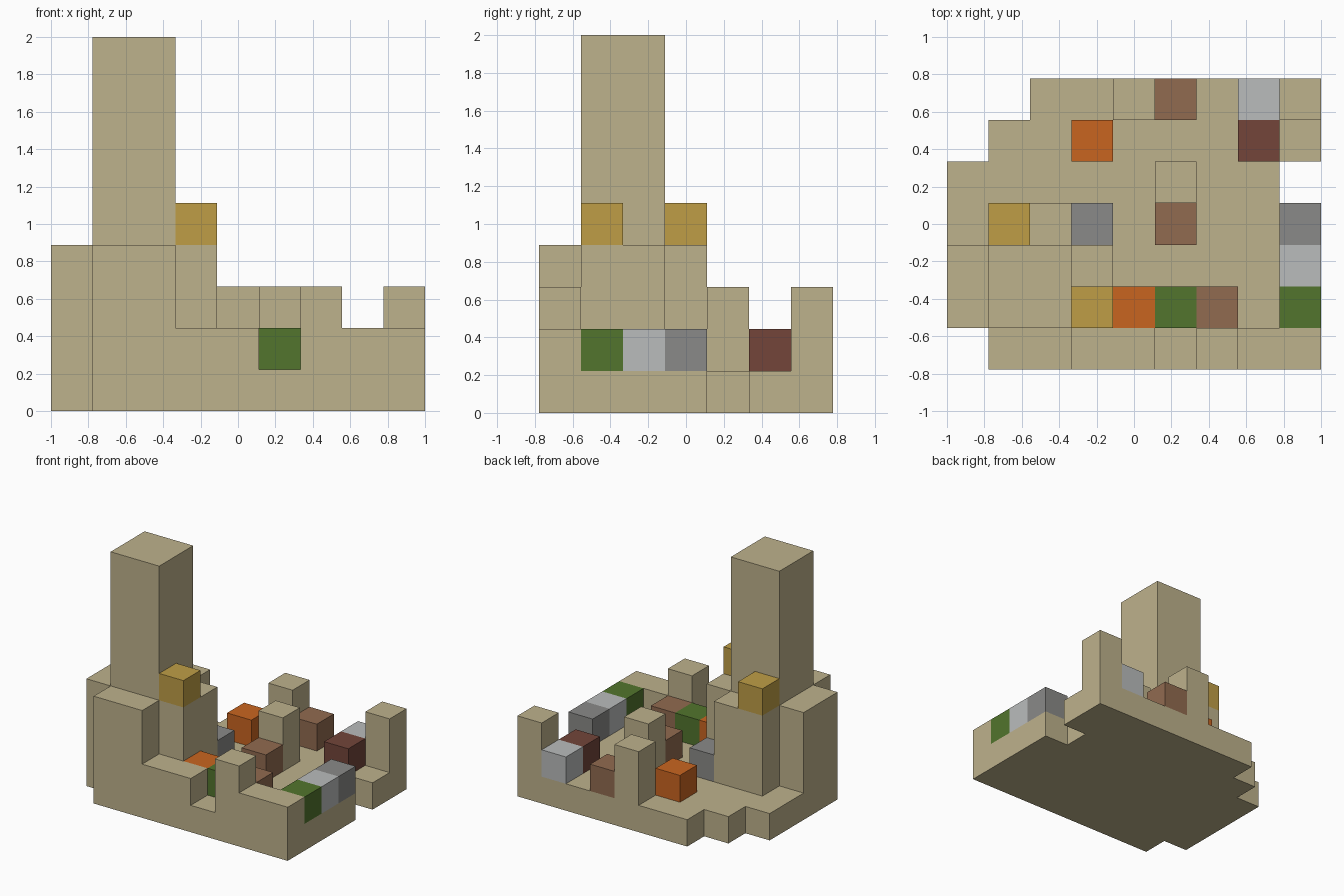
import bpy
import bmesh

U = 2 / 9  # edge of one block; all parts sit on a 9 x 7 x 9 block grid

cube = bpy.data.objects.get("Cube")
if cube:
    bpy.data.objects.remove(cube, do_unlink=True)


def linear(c):
    c /= 255
    return c / 12.92 if c <= 0.04045 else ((c + 0.055) / 1.055) ** 2.4


def material(name, r, g, b):
    colour = (linear(r), linear(g), linear(b), 1)
    mat = bpy.data.materials.new(name)
    mat.use_nodes = True
    mat.diffuse_color = colour
    bsdf = mat.node_tree.nodes["Principled BSDF"]
    bsdf.inputs["Base Color"].default_value = colour
    bsdf.inputs["Roughness"].default_value = 0.9
    return mat


sand = material("sand", 190, 178, 140)
yellow = material("yellow", 191, 158, 70)
orange = material("orange", 201, 101, 32)
green = material("green", 82, 117, 45)
brown = material("brown", 145, 107, 80)
dark_red = material("dark red", 115, 69, 58)
grey = material("grey", 138, 138, 136)
light_grey = material("light grey", 186, 188, 188)


def prism(name, outline, bottom, top, mat):
    """Extrude a counter-clockwise grid outline between two levels."""
    bm = bmesh.new()
    verts = [bm.verts.new(((i - 4.5) * U, (j - 3.5) * U, bottom * U)) for i, j in outline]
    base = bm.faces.new(verts)
    ext = bmesh.ops.extrude_face_region(bm, geom=[base], use_keep_orig=True)
    raised = [g for g in ext["geom"] if isinstance(g, bmesh.types.BMVert)]
    bmesh.ops.translate(bm, verts=raised, vec=(0, 0, (top - bottom) * U))
    bmesh.ops.recalc_face_normals(bm, faces=bm.faces)
    mesh = bpy.data.meshes.new(name)
    bm.to_mesh(mesh)
    bm.free()
    mesh.materials.append(mat)
    obj = bpy.data.objects.new(name, mesh)
    bpy.context.collection.objects.link(obj)


def box(name, i, j, bottom, top, mat, wide=1, deep=1):
    prism(name, [(i, j), (i + wide, j), (i + wide, j + deep), (i, j + deep)], bottom, top, mat)


# Ground slab with stepped corners and a gap in the left side
prism("ground_slab", [(1, 0), (9, 0), (9, 4), (8, 4), (8, 5), (9, 5), (9, 7), (2, 7),
                      (2, 6), (1, 6), (1, 5), (0, 5), (0, 1), (1, 1)], 0, 1, sand)

# Tower with its cross-shaped buttress
prism("tower_buttress", [(1, 0), (3, 0), (3, 1), (4, 1), (4, 3), (3, 3), (3, 4), (1, 4),
                         (1, 3), (0, 3), (0, 1), (1, 1)], 1, 4, sand)
box("tower", 1, 1, 4, 9, sand, 2, 2)

# Front wall
box("front_wall_right", 3, 0, 1, 2, sand, 2)
box("front_wall_left", 7, 0, 1, 2, sand, 2)

# Broken posts
for name, i, j in (("front_post", 6, 0), ("middle_post", 5, 4),
                   ("back_post", 4, 6), ("corner_post", 8, 6)):
    box(name, i, j, 1, 3, sand)

# Coloured blocks: column, row, level
blocks = {
    "yellow": (yellow, [(3, 1, 4), (1, 3, 4)]),
    "orange": (orange, [(4, 1, 1), (3, 5, 1)]),
    "green": (green, [(5, 1, 1), (8, 1, 1)]),
    "brown": (brown, [(6, 1, 1), (5, 3, 1), (5, 6, 1)]),
    "dark_red": (dark_red, [(7, 5, 1)]),
    "grey": (grey, [(3, 3, 1), (8, 3, 1)]),
    "light_grey": (light_grey, [(8, 2, 1), (7, 6, 1)]),
}
for colour, (mat, cells) in blocks.items():
    for n, (i, j, k) in enumerate(cells, 1):
        box(f"{colour}_block_{n}", i, j, k, k + 1, mat)
